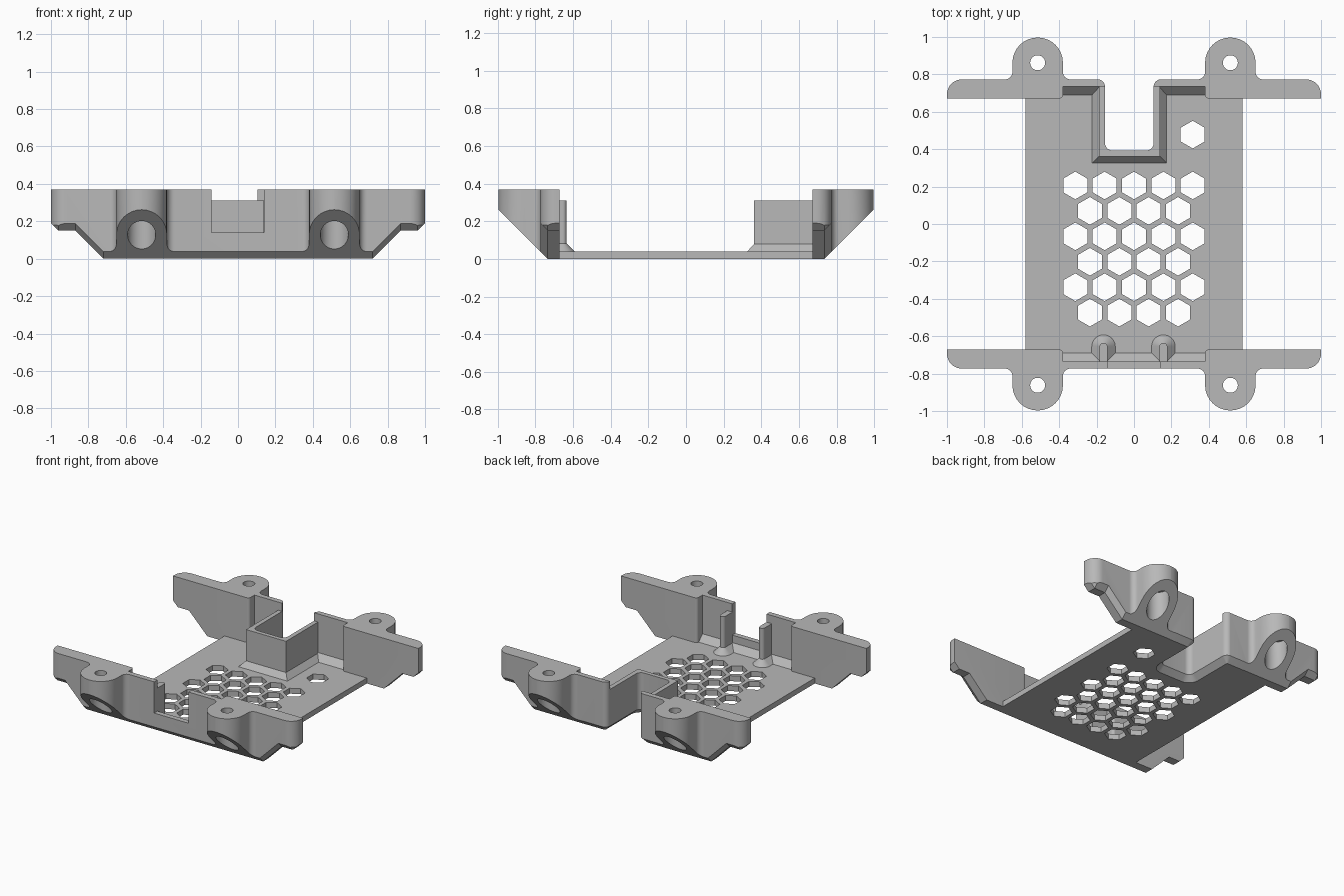
import bpy, bmesh, math
from mathutils import Vector

if "Cube" in bpy.data.objects:
    bpy.data.objects.remove(bpy.data.objects["Cube"], do_unlink=True)

grey = bpy.data.materials.new("plain grey")
grey.use_nodes = True
COLOUR = (0.48, 0.48, 0.48, 1)
grey.diffuse_color = COLOUR
grey.node_tree.nodes["Principled BSDF"].inputs["Base Color"].default_value = COLOUR

H = 0.37        # wall height
FLOOR = 0.04    # floor thickness, also the chamfer size


def rounded(corners, seg=8):
    """Closed 2D outline from (x, y, radius) corners."""
    out = []
    for i, (x, y, r) in enumerate(corners):
        p = Vector((x, y))
        if not r:
            out.append((x, y))
            continue
        a = (Vector(corners[i - 1][:2]) - p).normalized()
        b = (Vector(corners[(i + 1) % len(corners)][:2]) - p).normalized()
        half = math.acos(max(-1, min(1, a.dot(b)))) / 2
        t = r / math.tan(half)
        c = p + (a + b).normalized() * r / math.sin(half)
        u, v = p + a * t - c, p + b * t - c
        start = math.atan2(u.y, u.x)
        turn = (math.atan2(v.y, v.x) - start + math.pi) % (2 * math.pi) - math.pi
        for k in range(seg + 1):
            ang = start + turn * k / seg
            out.append((c.x + r * math.cos(ang), c.y + r * math.sin(ang)))
    return out


def at_z(outline, z):
    return [(x, y, z) for x, y in outline]


def circle(x, y, r, n, turn=0.0):
    return [(x + r * math.cos(turn + 2 * math.pi * k / n),
             y + r * math.sin(turn + 2 * math.pi * k / n)) for k in range(n)]


def box(x0, x1, y0, y1, z0, z1):
    o = [(x0, y0), (x1, y0), (x1, y1), (x0, y1)]
    return [at_z(o, z0), at_z(o, z1)]


def build(name, solids, flip=1):
    """One object from solids, each lofted through rings of equal length."""
    bm = bmesh.new()
    for rings in solids:
        rows = [[bm.verts.new((x, y * flip, z)) for x, y, z in ring] for ring in rings]
        n = len(rows[0])
        for low, high in zip(rows, rows[1:]):
            for k in range(n):
                j = (k + 1) % n
                bm.faces.new((low[k], low[j], high[j], high[k]))
        bm.faces.new(rows[0][::-1])
        bm.faces.new(rows[-1])
    bmesh.ops.recalc_face_normals(bm, faces=bm.faces)
    me = bpy.data.meshes.new(name)
    bm.to_mesh(me)
    bm.free()
    me.materials.append(grey)
    ob = bpy.data.objects.new(name, me)
    bpy.context.scene.collection.objects.link(ob)
    return ob


def carve(ob, *tools):
    """Apply booleans given as (operation, helper object)."""
    for op, tool in tools:
        m = ob.modifiers.new(op, 'BOOLEAN')
        m.operation, m.object, m.solver = op, tool, 'EXACT'
        tool.hide_render = True
    bpy.context.view_layer.update()
    dg = bpy.context.evaluated_depsgraph_get()
    me = bpy.data.meshes.new_from_object(ob.evaluated_get(dg))
    ob.modifiers.clear()
    ob.data = me


# Cutter for the cable slot, widening towards the underside
def slot_outline(off):
    l, r, n, f = -0.155 - off, 0.105 + off, 0.393 - off, 0.7735 - off
    fillet = max(0.04 - off, 0.002)
    return rounded([(l, n, 0.04 + off), (r, n, 0.04 + off), (r, f, fillet),
                    (0.3, f, 0), (0.3, 1.1, 0), (-0.33, 1.1, 0),
                    (-0.33, f, 0), (l, f, fillet)])


slot = build("slot_cutter", [[at_z(slot_outline(o), z)
                              for z, o in ((-0.01, 0.05), (FLOOR, 0), (0.5, 0))]])

# Floor with honeycomb vents
hexes = [(0.314, 0.478)]
for row in range(6):
    count = 5 - row % 2
    hexes += [((i - (count - 1) / 2) * 0.157, 0.206 - row * 0.136) for i in range(count)]
vents = build("vent_cutter", [[at_z(circle(x, y, 0.074, 6, math.pi / 6), z)
                               for z in (-0.1, 0.1)] for x, y in hexes])
floor = build("floor", [box(-0.58, 0.58, -0.735, 0.735, 0, FLOOR)])
carve(floor, ('DIFFERENCE', vents), ('DIFFERENCE', slot))

# End brackets: plan outline trimmed by a sloping underside
half = [(0.38, 0.735, 0), (0.38, 0.671, 0.02), (1, 0.671, 0), (1, 0.773, 0.08),
        (0.65, 0.773, 0.04), (0.65, 0.997, 0.1349),
        (0.38, 0.997, 0.1349), (0.38, 0.773, 0.04)]
plan = rounded(half + [(-x, y, r) for x, y, r in reversed(half)])
under = [(0.72, 0), (0.87, 0.15), (0.96, 0.15), (1.01, 0.2), (1.01, 0.6)]
under += [(-x, z) for x, z in reversed(under)]
trim = [[(x, y, z + s) for x, z in under] for y, s in ((0.6, 0), (0.735, 0), (1.05, 0.315))]
bores = [[at_z(circle(x, 0.862, r, 40), z)
          for r, z in ((0.075, -0.1), (0.075, 0.27), (0.04, 0.27), (0.04, 0.5))]
         for x in (-0.515, 0.515)]
foot = [[(x, 0.69, 0.03), (x, 0.69, FLOOR), (x, 0.735, 0.085), (x, 0.735, 0.03)]
        for x in (-0.38, 0.38)]
notch = build("notch_cutter", [box(-0.142, 0.138, -0.9, -0.6, 0.14, 0.6)])
helpers = [slot, vents, notch]
parts = [floor]

for side, flip, opening in (("back", 1, slot), ("front", -1, notch)):
    bracket = build(side + "_bracket", [[at_z(plan, -0.1), at_z(plan, H)]], flip)
    hopper = build(side + "_trim", [trim], flip)
    bore = build(side + "_bore_cutter", bores, flip)
    carve(bracket, ('INTERSECT', hopper), ('DIFFERENCE', bore), ('DIFFERENCE', opening))
    strip = build(side + "_wall_foot", [foot], flip)
    carve(strip, ('DIFFERENCE', opening))
    helpers += [hopper, bore]
    parts += [bracket, strip]


# U-shaped guard around the slot, with a flared foot
def guard_outline(off):
    return [(-0.188 - off, 0.362 - off), (0.138 + off, 0.362 - off),
            (0.138 + off, 0.738), (-0.188 - off, 0.738)]


guard = build("slot_guard", [[at_z(guard_outline(o), z) for z, o in
                              ((0.01, 0.036), (FLOOR, 0.036), (0.08, 0), (0.31, 0))]])
carve(guard, ('DIFFERENCE', slot))
parts.append(guard)


# Posts behind the front notch, with conical feet
def post_outline(x, off):
    w = 0.021 + off
    return rounded([(x - w, -0.737, 0), (x + w, -0.737, 0),
                    (x + w, -0.635 + off, w * 0.99), (x - w, -0.635 + off, w * 0.99)])


for side, x in (("right", -0.163), ("left", 0.157)):
    parts.append(build(side + "_post", [[at_z(post_outline(x, o), z) for z, o in
                                         ((0.01, 0.042), (FLOOR, 0.042), (0.082, 0), (0.31, 0))]]))

for ob in helpers:
    bpy.data.objects.remove(ob, do_unlink=True)

# Smooth rounded faces, keep edges crisp
for ob in parts:
    for p in ob.data.polygons:
        p.use_smooth = True
        p.material_index = 0
    ob.data.set_sharp_from_angle(angle=math.radians(30))
